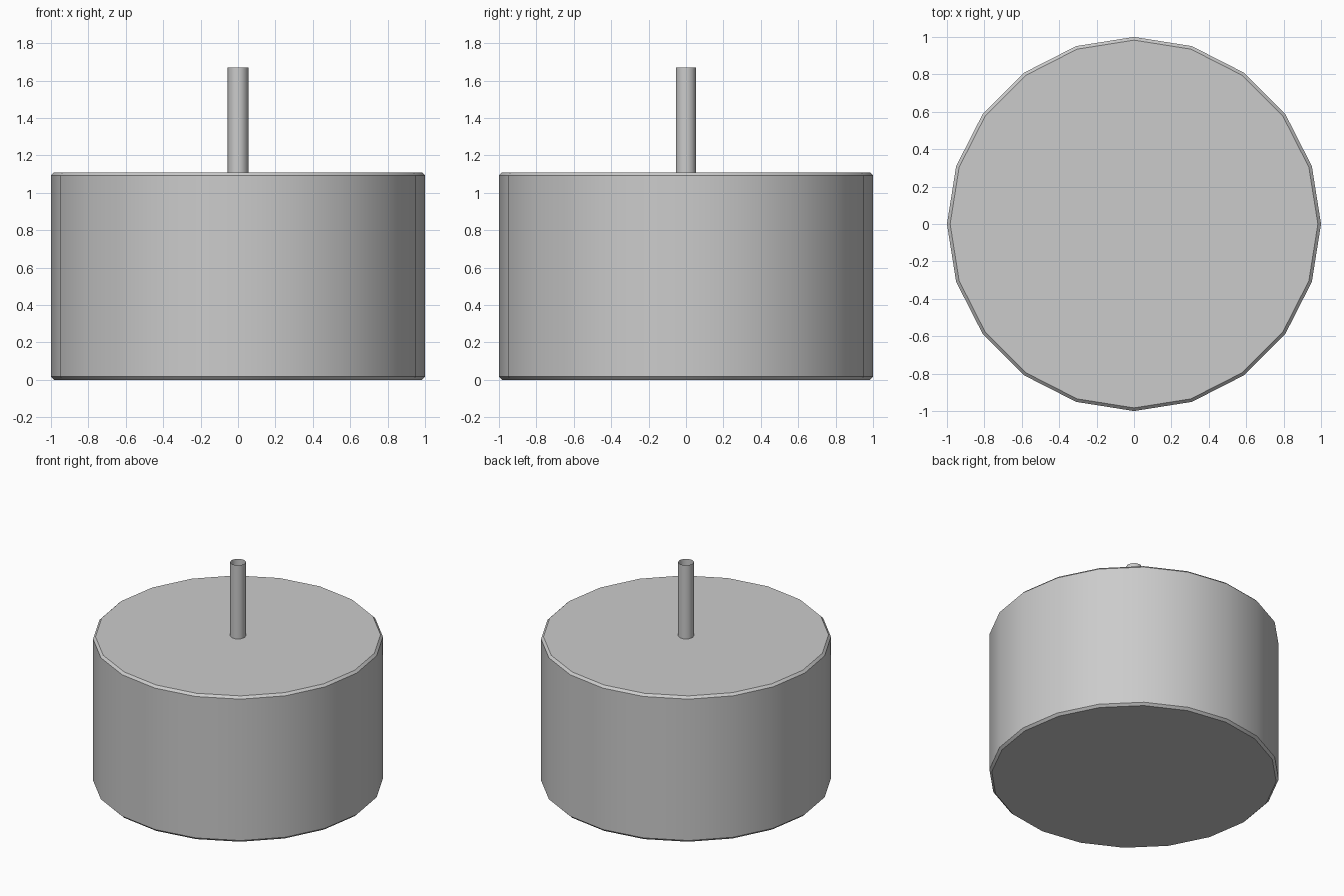
import bpy, bmesh
from math import cos, sin, tau, radians

if "Cube" in bpy.data.objects:
    bpy.data.objects.remove(bpy.data.objects["Cube"])

BODY_TOP, WICK_TOP = 1.11, 1.67


def ring(bm, sides, radius, z):
    return [bm.verts.new((radius * cos(tau * i / sides), radius * sin(tau * i / sides), z))
            for i in range(sides)]


def lathe(name, sides, profile, capped, angle):
    """Stack rings of (radius, z) into a round part; returns the object."""
    bm = bmesh.new()
    rings = [ring(bm, sides, r, z) for r, z in profile]
    for low, high in zip(rings, rings[1:]):
        for i in range(sides):
            j = (i + 1) % sides
            bm.faces.new((low[i], low[j], high[j], high[i]))
    if capped:
        bm.faces.new(rings[0][::-1])
        bm.faces.new(rings[-1])
    mesh = bpy.data.meshes.new(name)
    bm.to_mesh(mesh)
    bm.free()
    obj = bpy.data.objects.new(name, mesh)
    bpy.context.collection.objects.link(obj)
    bpy.ops.object.select_all(action='DESELECT')
    obj.select_set(True)
    bpy.context.view_layer.objects.active = obj
    bpy.ops.object.shade_smooth_by_angle(angle=radians(angle))
    return obj


# Wide 20-sided body with a thin chamfer on both rims
b = 0.017
lathe("candle_body", 20,
      [(1 - b, 0), (1, b), (1, BODY_TOP - b), (1 - b, BODY_TOP)], True, 30)

# Thin open 10-sided tube standing on the body
wick = lathe("wick", 10, [(0.055, BODY_TOP), (0.055, WICK_TOP)], False, 40)

# Small wedge of the wick's base visible down the tube
bm = bmesh.new()
z = BODY_TOP + 0.001
bm.faces.new([bm.verts.new(p) for p in (
    (0, 0, z),
    *((0.053 * cos(radians(a)), 0.053 * sin(radians(a)), z) for a in (216, 252)))])
mesh = bpy.data.meshes.new("wick_base")
bm.to_mesh(mesh)
bm.free()
bpy.context.collection.objects.link(bpy.data.objects.new("wick_base", mesh))
